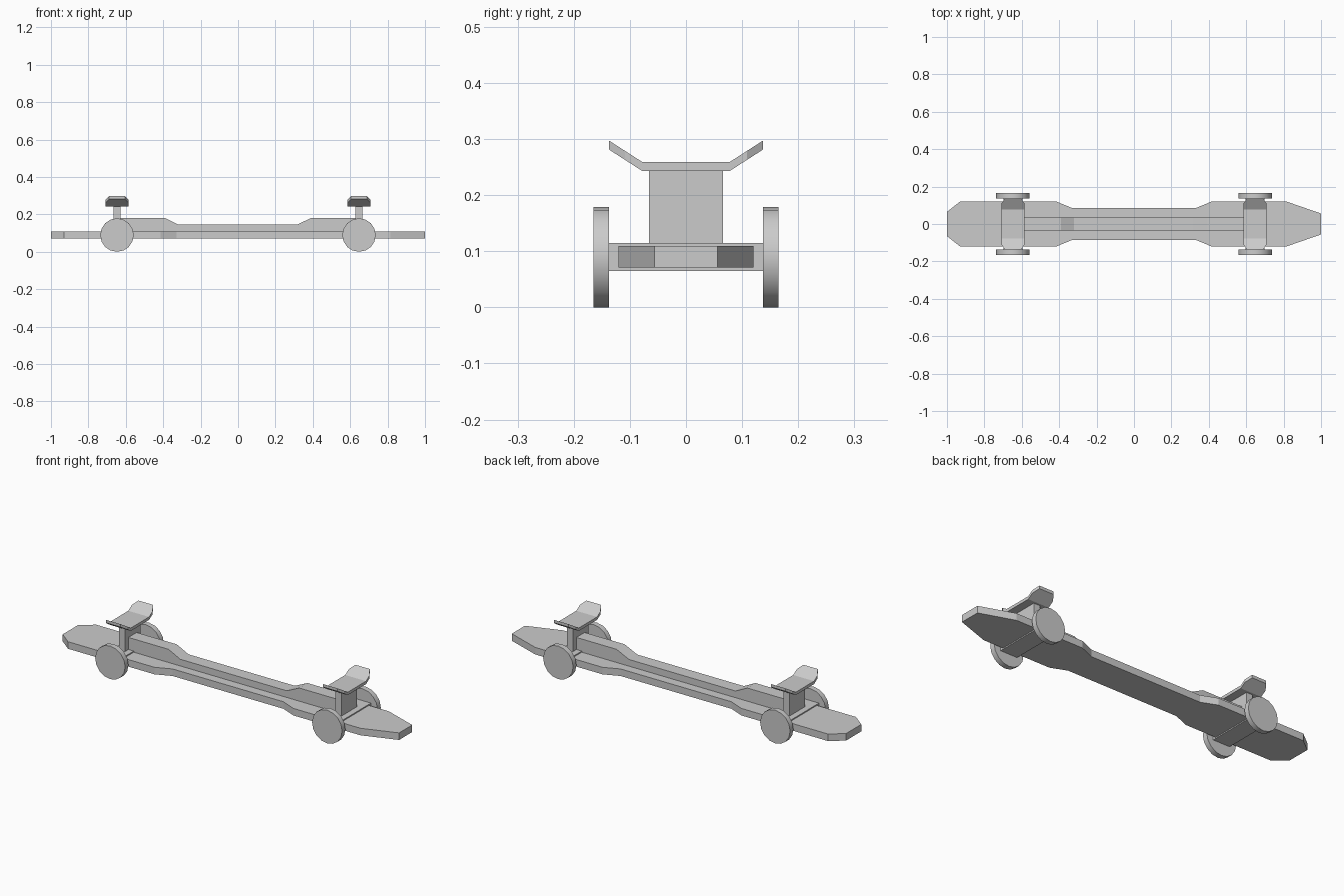
import bpy, bmesh, math
from mathutils import Matrix

if "Cube" in bpy.data.objects:
    bpy.data.objects.remove(bpy.data.objects["Cube"])


def finish(name, bm):
    bmesh.ops.recalc_face_normals(bm, faces=bm.faces)
    mesh = bpy.data.meshes.new(name)
    bm.to_mesh(mesh)
    bm.free()
    obj = bpy.data.objects.new(name, mesh)
    bpy.context.collection.objects.link(obj)
    return obj


def prism(name, points, offset):
    """Extrude a closed 3D outline along the offset vector."""
    bm = bmesh.new()
    face = bm.faces.new([bm.verts.new(p) for p in points])
    ext = bmesh.ops.extrude_face_region(bm, geom=[face])
    verts = [g for g in ext["geom"] if isinstance(g, bmesh.types.BMVert)]
    bmesh.ops.translate(bm, verts=verts, vec=offset)
    return finish(name, bm)


def box(name, x, y, z0, z1, hx, hy):
    pts = [(x - hx, y - hy, z0), (x + hx, y - hy, z0), (x + hx, y + hy, z0), (x - hx, y + hy, z0)]
    return prism(name, pts, (0, 0, z1 - z0))


# deck: half outline mirrored in y
half = [(-1, .065), (-.93, .12), (-.415, .12), (-.33, .085), (.33, .085),
        (.415, .12), (.815, .12), (1, .056)]
outline = [(x, -y, .071) for x, y in half] + [(x, y, .071) for x, y in reversed(half)]
prism("deck", outline, (0, 0, .038))

# raised centre beam running between the posts
top = [(-.645, .18), (-.39, .18), (-.32, .145), (.315, .145), (.39, .18), (.645, .18)]
side = [(-.645, .09)] + top + [(.645, .09)]
prism("centre_beam", [(x, -.035, z) for x, z in side], (0, .07, 0))


# saddle: strip across y, with raised wings and clipped corners
def saddle(name, x):
    rows = [(-.137, .043, .281), (-.109, .062, .263), (-.078, .062, .243),
            (.078, .062, .243), (.109, .062, .263), (.137, .043, .281)]
    bm = bmesh.new()
    rings = []
    for y, w, z in rows:
        rings.append([bm.verts.new((x + sx * w, y, z + t))
                      for sx, t in ((-1, 0), (1, 0), (1, .016), (-1, .016))])
    for a, b in zip(rings, rings[1:]):
        for i in range(4):
            j = (i + 1) % 4
            bm.faces.new((a[i], a[j], b[j], b[i]))
    bm.faces.new(rings[0])
    bm.faces.new(rings[-1])
    return finish(name, bm)


def wheel(name, x, y):
    bm = bmesh.new()
    bmesh.ops.create_cone(bm, cap_ends=True, segments=16, radius1=.0895, radius2=.0895, depth=.028,
                          matrix=Matrix.Translation((x, y, .0895)) @ Matrix.Rotation(math.pi / 2, 4, 'X'))
    for f in bm.faces:
        f.smooth = len(f.verts) == 4
    for e in bm.edges:
        e.smooth = all(f.smooth for f in e.link_faces)
    return finish(name, bm)


# axle, post, saddle and wheel pair at each end
for end, x in (("rear", -.647), ("front", .647)):
    box(end + "_axle_block", x, 0, .065, .115, .05, .137)
    box(end + "_post", x, 0, .10, .245, .018, .066)
    saddle(end + "_saddle", x)
    for label, y in (("near", -.151), ("far", .151)):
        wheel(f"{end}_wheel_{label}", x, y)
